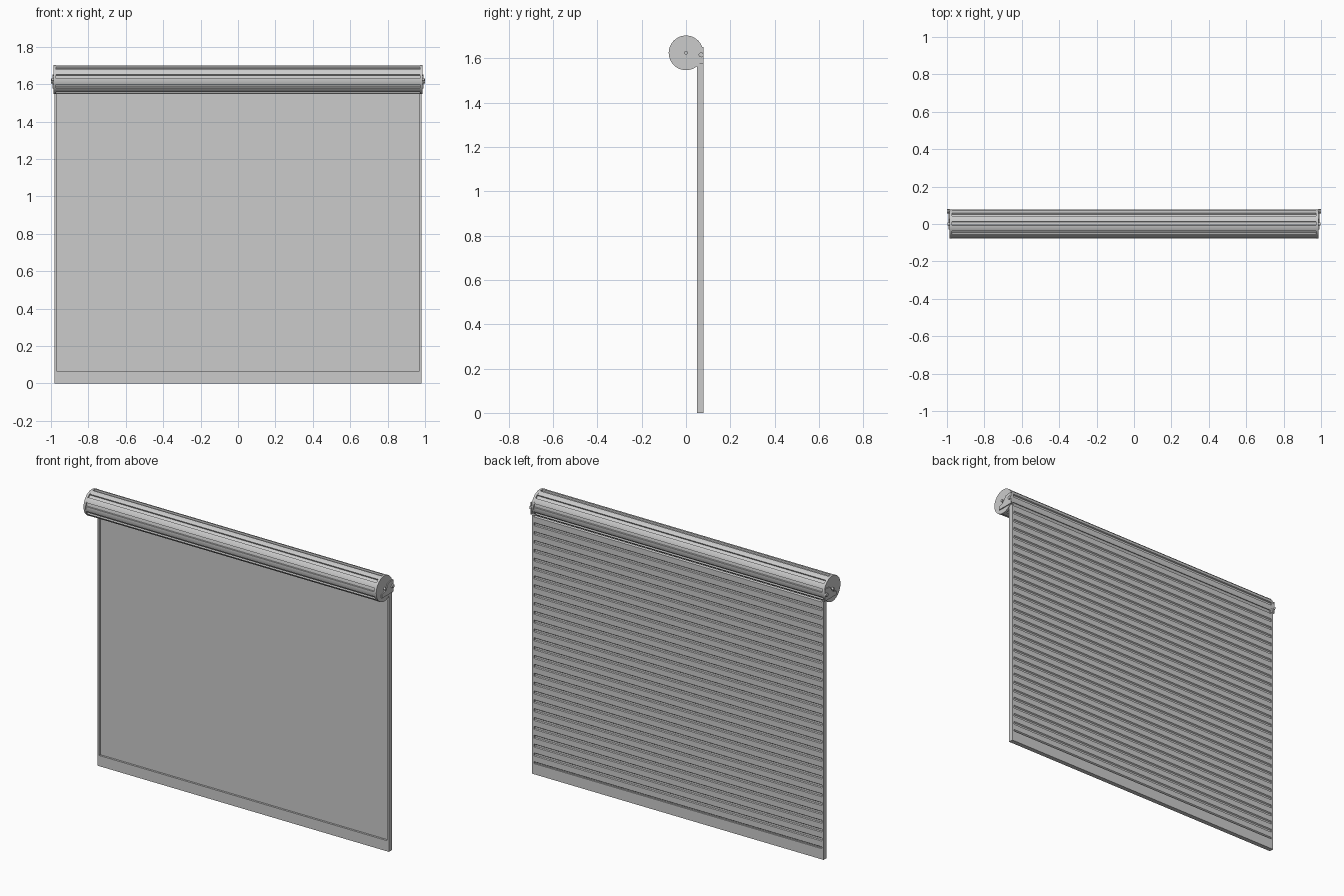
import bpy, bmesh
from math import sin, cos, radians, pi

if "Cube" in bpy.data.objects:
    bpy.data.objects.remove(bpy.data.objects["Cube"])

DRUM_Z = 1.624


def extrude_x(name, profile, x0, x1, smooth=False):
    """Closed (y, z) profile swept along x from x0 to x1."""
    bm = bmesh.new()
    a = [bm.verts.new((x0, y, z)) for y, z in profile]
    b = [bm.verts.new((x1, y, z)) for y, z in profile]
    n = len(profile)
    bm.faces.new(a)
    bm.faces.new(b[::-1])
    for i in range(n):
        j = (i + 1) % n
        bm.faces.new((a[j], a[i], b[i], b[j]))
    bmesh.ops.recalc_face_normals(bm, faces=bm.faces[:])
    mesh = bpy.data.meshes.new(name)
    bm.to_mesh(mesh)
    bm.free()
    ob = bpy.data.objects.new(name, mesh)
    bpy.context.collection.objects.link(ob)
    if smooth:
        bpy.ops.object.select_all(action='DESELECT')
        ob.select_set(True)
        bpy.context.view_layer.objects.active = ob
        bpy.ops.object.shade_smooth_by_angle(angle=radians(30))
    return ob


def circle(r, y, z, n):
    return [(y + r * cos(2 * pi * i / n), z + r * sin(2 * pi * i / n)) for i in range(n)]


def box(y0, y1, z0, z1):
    return [(y0, z0), (y1, z0), (y1, z1), (y0, z1)]


def both_sides(name, profile, x0, x1, smooth=False):
    extrude_x(name + "_right", profile, x0, x1, smooth)
    extrude_x(name + "_left", profile, -x1, -x0, smooth)


# Slatted curtain: flat front, ribs and grooves on the back
bottom, top, count = 0.06, 1.57, 28
pitch = (top - bottom) / count
profile = [(0.062, bottom)]
for i in range(count):
    z = bottom + i * pitch
    profile += [(0.070, z), (0.070, z + 0.011), (0.077, z + 0.016), (0.077, z + pitch - 0.003)]
profile += [(0.070, top), (0.062, top)]
extrude_x("slatted_curtain", profile, -0.972, 0.972)

# Bottom bar and thin side rails
extrude_x("bottom_bar", box(0.05, 0.078, 0, 0.065), -0.982, 0.982)
both_sides("side_rail", box(0.05, 0.078, 0.065, 1.575), 0.970, 0.982)

# Rolled-up curtain with nine lengthwise grooves
profile = []
for k in range(9):
    mid = 180 - (12 + 40 * k)
    for off, r in ((20, .077), (16, .077), (12, .077), (8, .077), (7, .069), (0, .069),
                   (-7, .069), (-8, .077), (-12, .077), (-16, .077)):
        t = radians(mid + off)
        profile.append((r * cos(t), DRUM_Z + r * sin(t)))
extrude_x("rolled_curtain", profile, -0.973, 0.973, True)

# Drum end discs
both_sides("end_disc", circle(0.078, 0, DRUM_Z, 48), 0.972, 0.986, True)

# Wall brackets, axle ends and bolts
bracket = [(-0.03, 1.577), (0.079, 1.577), (0.079, 1.651), (0.05, 1.649), (0.026, 1.645),
           (0.018, 1.628), (0.004, 1.612), (-0.012, 1.603), (-0.03, 1.6)]
both_sides("bracket", bracket, 0.985, 0.992)
both_sides("axle_end", circle(0.008, 0, DRUM_Z, 20), 0.984, 0.998, True)
both_sides("bracket_bolt", circle(0.011, 0.068, 1.615, 20), 0.991, 1.0, True)
